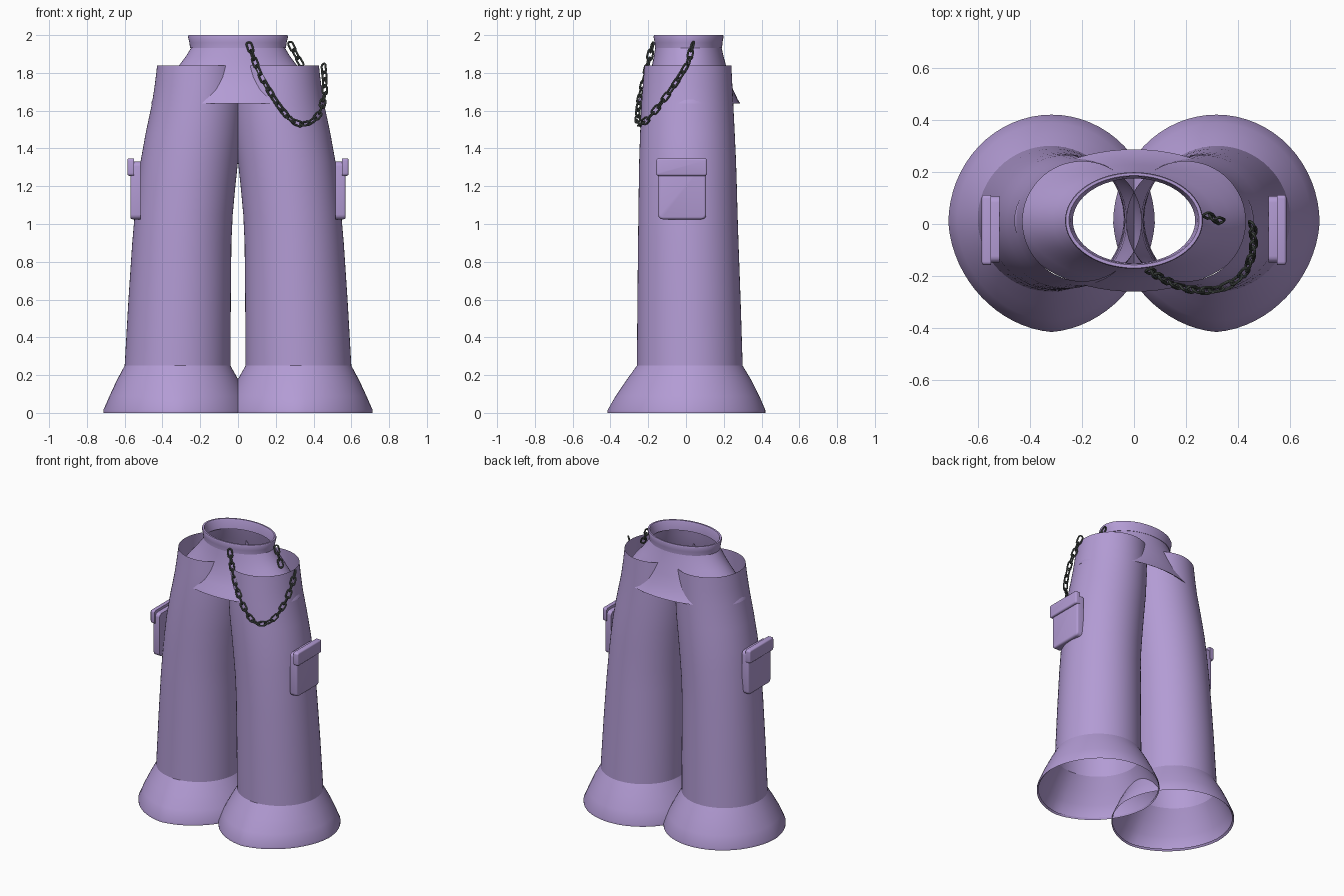
import bpy, bmesh, math
from mathutils import Vector, Matrix

if "Cube" in bpy.data.objects:
    bpy.data.objects.remove(bpy.data.objects["Cube"])


def material(name, rgb):
    m = bpy.data.materials.new(name)
    m.diffuse_color = (*rgb, 1)
    m.use_nodes = True
    m.node_tree.nodes["Principled BSDF"].inputs["Base Color"].default_value = m.diffuse_color
    return m


LILAC = material("lilac cloth", (0.45, 0.33, 0.66))
METAL = material("dark metal", (0.085, 0.1, 0.09))


def finish(bm, name, mat, mirrored=False, angle=35):
    me = bpy.data.meshes.new(name)
    bm.to_mesh(me)
    bm.free()
    me.materials.append(mat)
    ob = bpy.data.objects.new(name, me)
    bpy.context.collection.objects.link(ob)
    bpy.ops.object.select_all(action='DESELECT')
    ob.select_set(True)
    bpy.context.view_layer.objects.active = ob
    bpy.ops.object.shade_smooth_by_angle(angle=math.radians(angle))
    if mirrored:
        mod = ob.modifiers.new("mirror", 'MIRROR')
        mod.use_mirror_merge = False
    return ob


def loft(name, sections, mirrored=False, n=64, angle=35):
    """Open tube through ovals given as (z, x min, x max, y min, y max, front taper)."""
    bm = bmesh.new()
    rings = []
    for z, x0, x1, y0, y1, *taper in sections:
        t = taper[0] if taper else 0
        ring = []
        for i in range(n):
            a = 2 * math.pi * i / n
            c, s = math.cos(a), math.sin(a)
            pinch = 1 - t * max(0, -s) * abs(c)
            ring.append(bm.verts.new(((x0 + x1) / 2 + (x1 - x0) / 2 * c * pinch,
                                      (y0 + y1) / 2 + (y1 - y0) / 2 * s * pinch, z)))
        rings.append(ring)
    for a, b in zip(rings, rings[1:]):
        for i in range(n):
            j = (i + 1) % n
            bm.faces.new((a[i], a[j], b[j], b[i]))
    return finish(bm, name, LILAC, mirrored, angle)


# Trouser legs, open at both ends and overlapping at the crotch
loft("trouser_legs", [
    (0.25, 0.04, 0.60, -0.26, 0.30),
    (0.60, 0.038, 0.58, -0.257, 0.289),
    (0.90, 0.035, 0.56, -0.254, 0.278),
    (1.05, 0.028, 0.547, -0.252, 0.273),
    (1.20, 0.014, 0.532, -0.25, 0.269),
    (1.33, 0.000, 0.516, -0.248, 0.265),
    (1.48, -0.018, 0.489, -0.243, 0.258),
    (1.64, -0.028, 0.455, -0.236, 0.25),
    (1.74, -0.03, 0.44, -0.228, 0.245),
    (1.84, -0.03, 0.428, -0.22, 0.24),
], mirrored=True)

# Flared hems
loft("flared_hems", [
    (0.012, -0.075, 0.70, -0.405, 0.41, 0.08),
    (0.0, -0.08, 0.713, -0.415, 0.42, 0.08),
    (0.015, -0.08, 0.713, -0.415, 0.42, 0.08),
    (0.09, -0.045, 0.68, -0.372, 0.388, 0.05),
    (0.17, -0.005, 0.643, -0.318, 0.348, 0.03),
    (0.25, 0.04, 0.60, -0.26, 0.30),
], mirrored=True)

# Hip yoke, widening below the waist
loft("hip_yoke", [
    (1.648, -0.445, 0.445, -0.248, 0.272),
    (1.638, -0.46, 0.46, -0.26, 0.287),
    (1.66, -0.452, 0.452, -0.25, 0.274),
    (1.71, -0.418, 0.418, -0.222, 0.25),
    (1.78, -0.365, 0.365, -0.195, 0.228),
    (1.84, -0.312, 0.312, -0.18, 0.212),
    (1.89, -0.274, 0.274, -0.17, 0.198),
    (1.935, -0.247, 0.247, -0.163, 0.188),
], angle=60)

# Waistband with a rolled rim
loft("waistband", [
    (1.932, -0.235, 0.235, -0.15, 0.175),
    (1.932, -0.254, 0.254, -0.165, 0.191),
    (1.96, -0.257, 0.257, -0.166, 0.193),
    (1.992, -0.265, 0.265, -0.172, 0.199),
    (2.0, -0.262, 0.262, -0.169, 0.196),
    (2.0, -0.25, 0.25, -0.157, 0.186),
    (1.99, -0.245, 0.245, -0.153, 0.182),
    (1.932, -0.235, 0.235, -0.15, 0.175),
])


# Side pockets and flaps
def rounded_block(name, lo, hi, corner, edge):
    bm = bmesh.new()
    bmesh.ops.create_cube(bm, size=1)
    lo, hi = Vector(lo), Vector(hi)
    for v in bm.verts:
        v.co = (lo + hi) / 2 + Vector(a * b for a, b in zip(v.co, hi - lo))
    along_x = [e for e in bm.edges
               if abs(e.verts[0].co.x - e.verts[1].co.x) > 1e-4]
    bmesh.ops.bevel(bm, geom=along_x, offset=corner, segments=4,
                    profile=0.5, affect='EDGES')
    rim = [e for e in bm.edges
           if all(abs(v.co.x - hi.x) < 1e-4 for v in e.verts)]
    bmesh.ops.bevel(bm, geom=rim, offset=edge, segments=3,
                    profile=0.5, affect='EDGES')
    finish(bm, name, LILAC, True)


rounded_block("pocket_bodies", (0.517, -0.148, 1.025), (0.57, 0.107, 1.33), 0.025, 0.012)
rounded_block("pocket_flaps", (0.55, -0.158, 1.255), (0.585, 0.112, 1.348), 0.014, 0.01)


# Chain of interlocked oval links
def smooth_path(points, steps=30):
    p = [Vector(q) for q in points]
    p = [2 * p[0] - p[1]] + p + [2 * p[-1] - p[-2]]
    out = []
    for a, b, c, d in zip(p, p[1:], p[2:], p[3:]):
        for k in range(steps):
            t = k / steps
            out.append(0.5 * (2 * b + (c - a) * t + (2 * a - 5 * b + 4 * c - d) * t * t
                              + (3 * b - a - 3 * c + d) * t ** 3))
    return out + [p[-2]]


def add_link(bm, frame, major=0.0145, minor=0.0055, stretch=0.014, n=20, m=8):
    rings = []
    for i in range(n):
        a = 2 * math.pi * (i + 0.5) / n
        shift = math.copysign(stretch, math.cos(a))
        ring = []
        for j in range(m):
            b = 2 * math.pi * j / m
            r = major + minor * math.cos(b)
            ring.append(bm.verts.new(frame @ Vector(
                (r * math.cos(a) + shift, r * math.sin(a), minor * math.sin(b)))))
        rings.append(ring)
    for i in range(n):
        a, b = rings[i], rings[(i + 1) % n]
        for j in range(m):
            k = (j + 1) % m
            bm.faces.new((a[j], b[j], b[k], a[k]))


def chain(name, points, pitch=0.045):
    path = smooth_path(points)
    bm = bmesh.new()
    travelled, target, count = 0, pitch / 2, 0
    for a, b in zip(path, path[1:]):
        travelled += (b - a).length
        if travelled >= target:
            roll = math.radians(35 + 90 * (count % 2))
            rot = (b - a).to_track_quat('X', 'Z').to_matrix().to_4x4()
            add_link(bm, Matrix.Translation(b) @ rot @ Matrix.Rotation(roll, 4, 'X'))
            target += pitch
            count += 1
    finish(bm, name, METAL)


chain("hanging_chain", [
    (0.055, -0.175, 1.96), (0.11, -0.21, 1.81), (0.2, -0.247, 1.65),
    (0.28, -0.255, 1.555), (0.35, -0.24, 1.53), (0.42, -0.19, 1.57),
    (0.455, -0.11, 1.67), (0.458, -0.04, 1.77), (0.452, 0.005, 1.845)])
chain("chain_end", [(0.275, 0.038, 1.96), (0.3, 0.025, 1.91), (0.335, 0.01, 1.845)])
